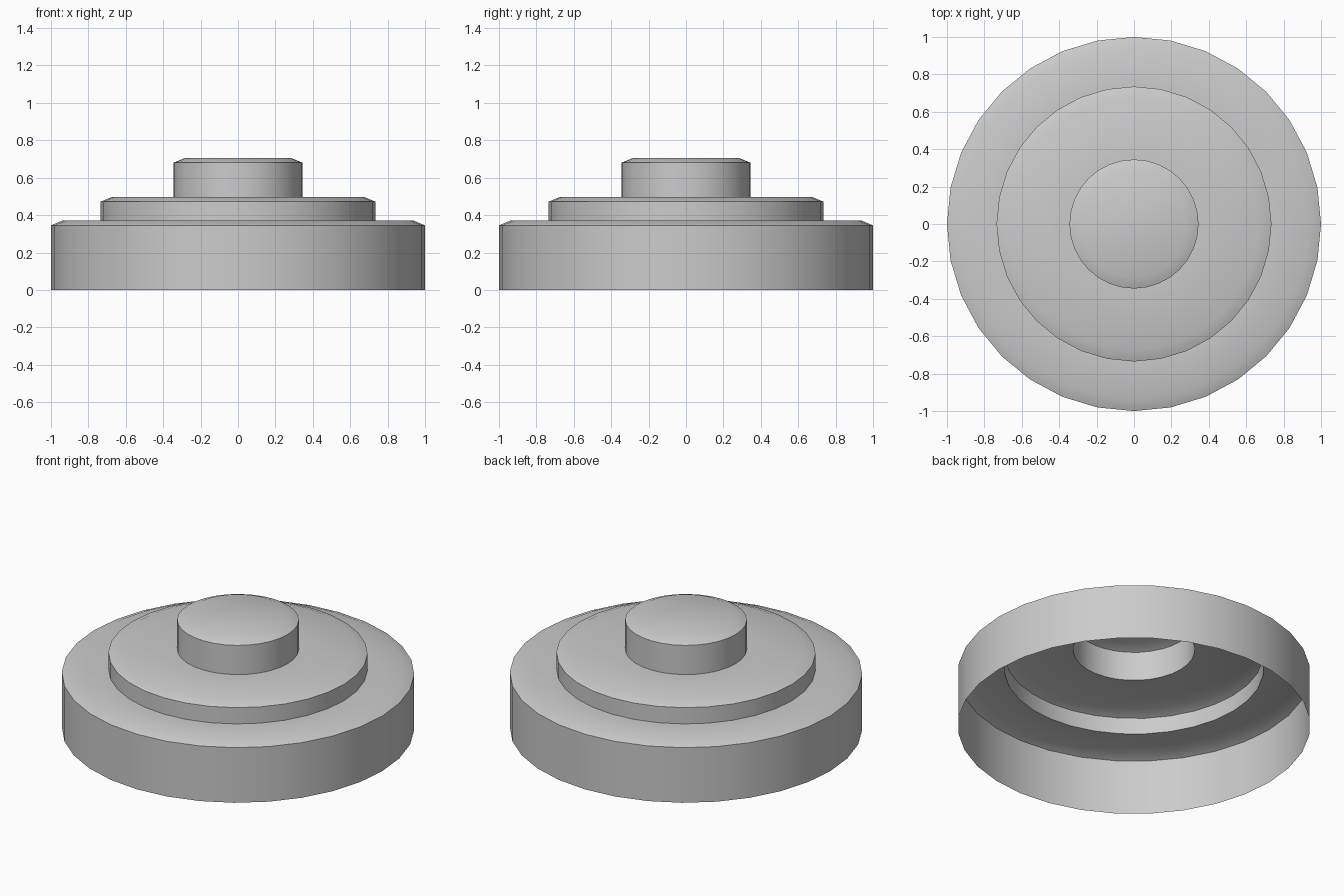
import bpy, bmesh
from math import tau, radians
from mathutils import Vector

if "Cube" in bpy.data.objects:
    bpy.data.objects.remove(bpy.data.objects["Cube"])

SIDES = 32
# (radius, rim height, top height, chamfer width) of each tier, bottom to top
TIERS = [(1.0, 0.345, 0.37, 0.06), (0.735, 0.472, 0.497, 0.062), (0.345, 0.68, 0.705, 0.06)]

# Half profile of the open-bottomed stepped shell
profile = []
floor = 0.0
for radius, rim, top, chamfer in TIERS:
    profile += [(radius, floor), (radius, rim), (radius - chamfer, top)]
    floor = top
profile.append((0.0, floor))

# Lathe the profile around z
bm = bmesh.new()
verts = [bm.verts.new(Vector((r, 0, z))) for r, z in profile]
edges = [bm.edges.new(pair) for pair in zip(verts, verts[1:])]
bmesh.ops.spin(bm, geom=verts + edges, cent=(0, 0, 0), axis=(0, 0, 1),
               angle=tau, steps=SIDES, use_merge=True)
bmesh.ops.remove_doubles(bm, verts=bm.verts, dist=1e-4)
bmesh.ops.recalc_face_normals(bm, faces=bm.faces)
# Make the shell face outwards
if max(bm.faces, key=lambda f: f.calc_center_median().z).normal.z < 0:
    bmesh.ops.reverse_faces(bm, faces=bm.faces)

mesh = bpy.data.meshes.new("stepped_cap")
bm.to_mesh(mesh)
bm.free()
cap = bpy.data.objects.new("stepped_cap", mesh)
bpy.context.collection.objects.link(cap)

# Smooth sides and tops, crisp rims
bpy.context.view_layer.objects.active = cap
cap.select_set(True)
bpy.ops.object.shade_smooth_by_angle(angle=radians(30))
